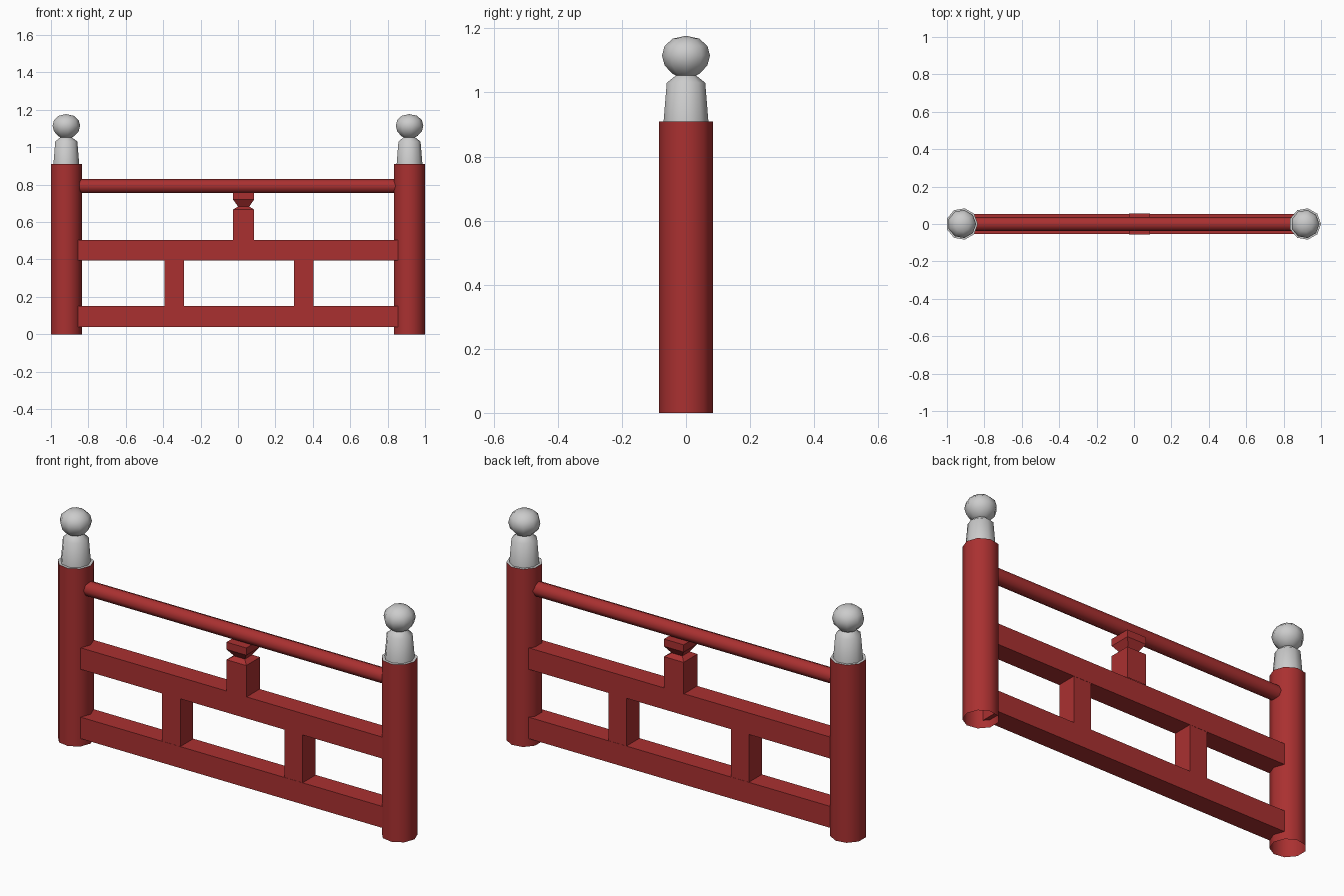
import bpy, bmesh, math
from mathutils import Matrix

if "Cube" in bpy.data.objects:
    bpy.data.objects.remove(bpy.data.objects["Cube"])

red = bpy.data.materials.new("red_paint")
red.diffuse_color = (0.4, 0.03, 0.03, 1)
red.use_nodes = True
red.node_tree.nodes["Principled BSDF"].inputs["Base Color"].default_value = red.diffuse_color


def finish(name, bm, mat=None, smooth=False):
    bmesh.ops.recalc_face_normals(bm, faces=bm.faces)
    me = bpy.data.meshes.new(name)
    bm.to_mesh(me)
    bm.free()
    ob = bpy.data.objects.new(name, me)
    bpy.context.collection.objects.link(ob)
    if mat:
        me.materials.append(mat)
    if smooth:
        bpy.context.view_layer.objects.active = ob
        ob.select_set(True)
        bpy.ops.object.shade_smooth_by_angle(angle=math.radians(46))
        ob.select_set(False)
    return ob


def box(name, x0, x1, y, z0, z1):
    bm = bmesh.new()
    bmesh.ops.create_cube(bm, size=1)
    for v in bm.verts:
        v.co = ((x0 + x1) / 2 + v.co.x * (x1 - x0), v.co.y * 2 * y,
                (z0 + z1) / 2 + v.co.z * (z1 - z0))
    return finish(name, bm, red)


def stack(name, cx, profile, sides, turn=0.0, mat=None, smooth=False):
    """Rings of (radius, z) joined up a vertical axis; radius 0 closes to a point."""
    bm = bmesh.new()
    rings = []
    for r, z in profile:
        n = sides if r > 0 else 1
        rings.append([bm.verts.new((cx + r * math.cos(turn + math.tau * i / sides),
                                    r * math.sin(turn + math.tau * i / sides), z))
                      for i in range(n)])
    for a, b in zip(rings, rings[1:]):
        for i in range(sides):
            j = (i + 1) % sides
            if len(b) == 1:
                bm.faces.new((a[i], a[j], b[0]))
            else:
                bm.faces.new((a[i], a[j], b[j], b[i]))
    return finish(name, bm, mat, smooth)


# Posts (open tubes) with grey finials closing their tops
finial = [(.085, .91), (.071, .91), (.061, 1.03), (.032, 1.053), (.045, 1.06),
          (.068, 1.085), (.076, 1.115), (.068, 1.145), (.042, 1.168), (0, 1.177)]
for side, cx in (("left", -.92), ("right", .915)):
    stack(side + "_post", cx, [(.085, 0), (.085, .91)], 9, 0, red, True)
    stack(side + "_finial", cx, finial, 9, 0, None, True)

# Flat rails
box("lower_rail", -.862, .857, .053, .04, .15)
box("middle_rail", -.862, .857, .053, .395, .505)

# Short uprights between the rails
box("left_upright", -.393, -.29, .052, .15, .395)
box("right_upright", .30, .403, .052, .15, .395)

# Round handrail
bm = bmesh.new()
bmesh.ops.create_cone(bm, cap_ends=True, segments=8, radius1=.038, radius2=.038, depth=1.71,
                      matrix=Matrix.Translation((0, 0, .792)) @ Matrix.Rotation(math.pi / 2, 4, 'Y'))
finish("handrail", bm, red, True)

# Notched square strut under the handrail
q = math.sqrt(2)
strut = [(.056 * q, .505), (.056 * q, .667), (.03 * q, .683), (.056 * q, .72),
         (.056 * q, .757), (0, .757)]
stack("notched_strut", .03, strut, 4, math.pi / 4, red)
